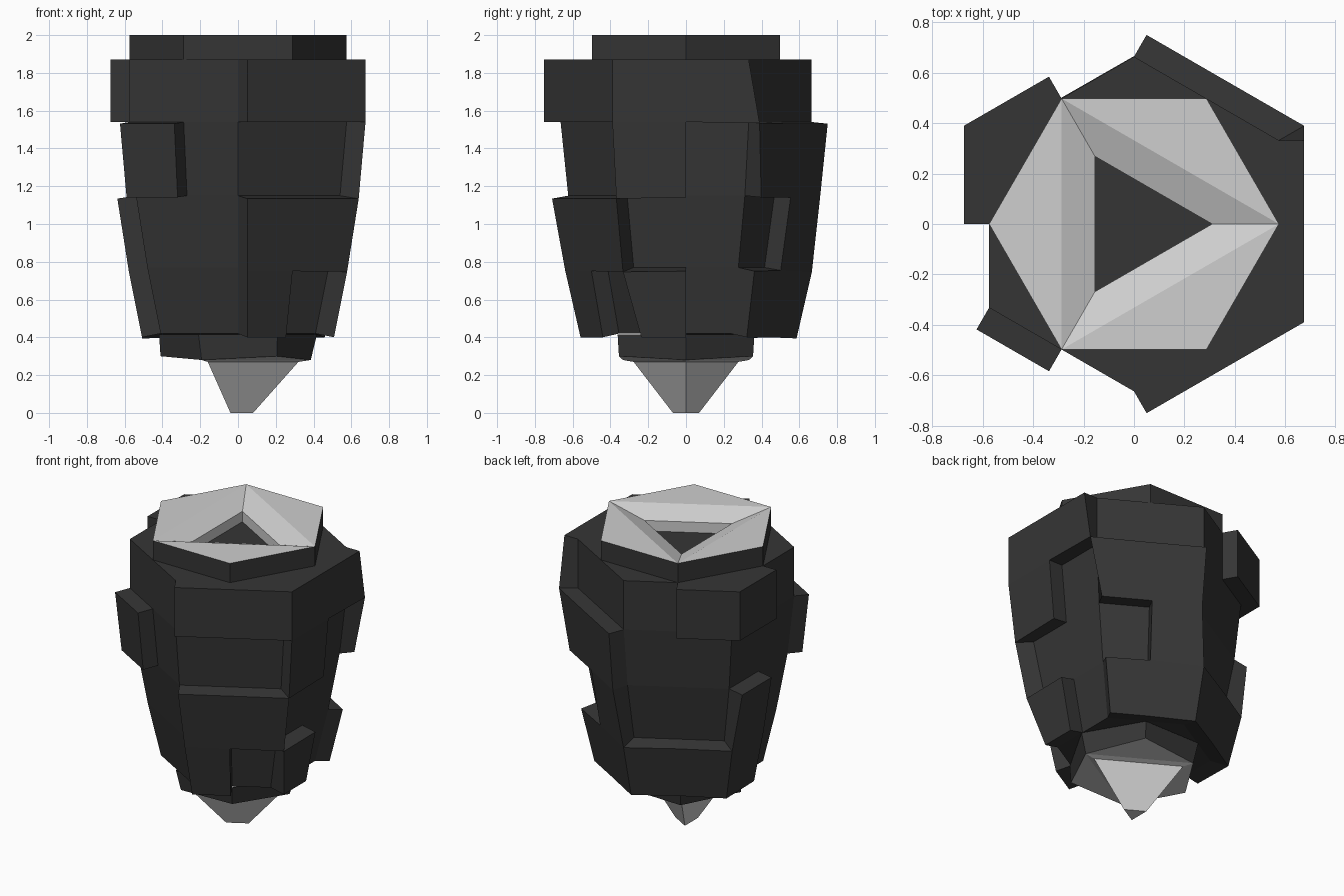
import bpy, bmesh, math
from mathutils import Vector

if "Cube" in bpy.data.objects:
    bpy.data.objects.remove(bpy.data.objects["Cube"])


def material(name, v):
    m = bpy.data.materials.new(name)
    m.diffuse_color = (v, v, v, 1)
    m.use_nodes = True
    m.node_tree.nodes["Principled BSDF"].inputs["Base Color"].default_value = m.diffuse_color
    return m


DARK = material("charcoal", 0.036)
GREY = material("light_grey", 0.62)


def polar(r, deg, z):
    a = math.radians(deg)
    return Vector((r * math.cos(a), r * math.sin(a), z))


def finish(name, bm, mat):
    bmesh.ops.recalc_face_normals(bm, faces=bm.faces)
    me = bpy.data.meshes.new(name)
    bm.to_mesh(me)
    bm.free()
    me.materials.append(mat)
    ob = bpy.data.objects.new(name, me)
    bpy.context.collection.objects.link(ob)


def loft(bm, rings):
    """Join rings of points with quads; returns the vertex rings and rows of faces."""
    vs = [[bm.verts.new(p) for p in ring] for ring in rings]
    rows = []
    for a, b in zip(vs, vs[1:]):
        n = len(a)
        rows.append([bm.faces.new((a[i], b[i], b[(i + 1) % n], a[(i + 1) % n])) for i in range(n)])
    return vs, rows


# Armour shell: six tapered sides split in halves, raised plates chosen per band
bm = bmesh.new()
levels = [(1.87, 0.575), (1.54, 0.575), (1.15, 0.54), (0.77, 0.48), (0.42, 0.41)]
rings = [[polar(r if k % 2 == 0 else r / math.cos(math.pi / 6), 30 * k, z)
          for k in range(12)] for z, r in levels]
verts, rows = loft(bm, rings)
bm.faces.new(verts[0])
bm.faces.new(verts[-1][::-1])
bmesh.ops.recalc_face_normals(bm, faces=bm.faces)
raised = [(0, 4, 5, 9, 10, 11), (1, 2, 7, 11), (2, 5, 9, 10), (1, 2, 3, 4, 5, 9, 11)]
plates = [rows[b][k] for b, cells in enumerate(raised) for k in cells]
out = bmesh.ops.extrude_face_region(bm, geom=plates)["geom"]
new_faces = {g for g in out if isinstance(g, bmesh.types.BMFace)}
bm.normal_update()
moves = []
for v in [g for g in out if isinstance(g, bmesh.types.BMVert)]:
    normals = []
    for f in v.link_faces:
        if f in new_faces and all(f.normal.dot(n) < 0.9 for n in normals):
            normals.append(f.normal.copy())
    if normals:
        d = sum(normals, Vector()).normalized()
        moves.append((v, d * 0.1 / d.dot(normals[0])))
for v, d in moves:
    v.co += d
finish("armour_shell", bm, DARK)

# Collar around the top socket
bm = bmesh.new()
loft(bm, [[polar(0.575, 60 * k, z) for k in range(6)] for z in (2.0, 1.86)])
finish("top_collar", bm, DARK)

# Skirt under the shell, lower at every second corner
low = [polar(0.385, 60 * k, 0.28) if k % 2 == 0 else polar(0.41, 60 * k, 0.30) for k in range(6)]
bm = bmesh.new()
loft(bm, [[polar(0.418, 60 * k, 0.415) for k in range(6)], low])
finish("bottom_skirt", bm, DARK)


def hex_to_triangle(name, hexagon, triangles):
    """Hexagon end with a triangle that steps through smaller triangles to a cap."""
    bm = bmesh.new()
    h = [bm.verts.new(p) for p in hexagon]
    for i in (0, 2, 4):
        bm.faces.new((h[i], h[i + 1], h[(i + 2) % 6]))
    prev = h[::2]
    for r, z in triangles:
        cur = [bm.verts.new(polar(r, 120 * k, z)) for k in range(3)]
        for k in range(3):
            j = (k + 1) % 3
            bm.faces.new((prev[k], prev[j], cur[j], cur[k]))
        prev = cur
    bm.faces.new(prev)
    return bm


# Light core: triangular socket on top, pointed tip below
bm = hex_to_triangle("socket", [polar(0.575, 60 * k, 2.0) for k in range(6)],
                     [(0.31, 1.94), (0.31, 1.72)])
finish("top_socket", bm, GREY)
bm = hex_to_triangle("tip", low, [(0.32, 0.27), (0.08, 0.0)])
finish("bottom_tip", bm, GREY)
